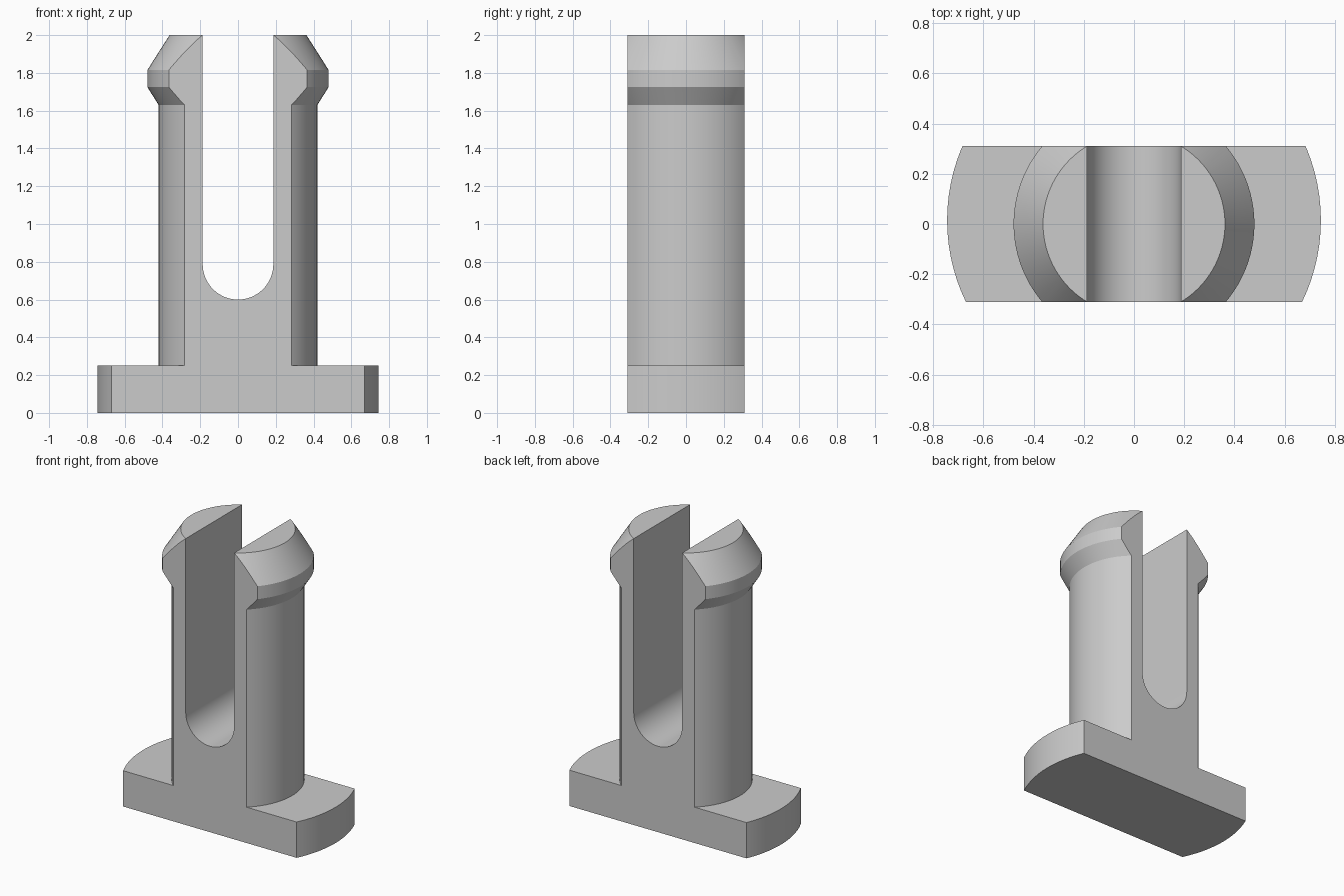
import bpy, bmesh
from math import radians, pi, cos, sin
from mathutils import Matrix, Vector

if "Cube" in bpy.data.objects:
    bpy.data.objects.remove(bpy.data.objects["Cube"], do_unlink=True)

HALF_DEPTH = 0.31
SLOT = 0.187
SLOT_CENTRE = 0.787

grey = bpy.data.materials.new("light_grey")
grey.use_nodes = True
grey.diffuse_color = (0.6, 0.6, 0.6, 1)
grey.node_tree.nodes["Principled BSDF"].inputs["Base Color"].default_value = (0.6, 0.6, 0.6, 1)


def add_object(name, bm):
    bmesh.ops.recalc_face_normals(bm, faces=bm.faces)
    mesh = bpy.data.meshes.new(name)
    bm.to_mesh(mesh)
    bm.free()
    mesh.materials.append(grey)
    obj = bpy.data.objects.new(name, mesh)
    bpy.context.collection.objects.link(obj)
    return obj


def lathe(name, profile, centre_y=0, steps=96):
    """Stack of rings (radius, height) closed with flat caps."""
    bm = bmesh.new()
    rings = [[bm.verts.new((r * cos(2 * pi * i / steps),
                            centre_y + r * sin(2 * pi * i / steps), z))
              for i in range(steps)] for r, z in profile]
    for low, high in zip(rings, rings[1:]):
        for i in range(steps):
            j = (i + 1) % steps
            bm.faces.new((low[i], low[j], high[j], high[i]))
    bm.faces.new(rings[0])
    bm.faces.new(rings[-1])
    return add_object(name, bm)


def combine(obj, tool, operation):
    """Apply a boolean and discard the tool."""
    mod = obj.modifiers.new(operation.lower(), "BOOLEAN")
    mod.operation = operation
    mod.solver = "EXACT"
    mod.object = tool
    bpy.context.view_layer.objects.active = obj
    bpy.ops.object.modifier_apply(modifier=mod.name)
    bpy.data.objects.remove(tool, do_unlink=True)


# Round post with a flared snap-in head, standing in a round foot
clip = lathe("split_post_clip", [(0.42, 0.1), (0.42, 1.63), (0.48, 1.725),
                                 (0.48, 1.815), (0.3625, 2.0)])
foot = lathe("foot", [(0.745, 0), (0.745, 0.25)], centre_y=0.015)
combine(clip, foot, "UNION")

# Flat front and back
bm = bmesh.new()
bmesh.ops.create_cube(bm, size=1, matrix=Matrix.Translation((0, 0, 1))
                      @ Matrix.Diagonal((3, 2 * HALF_DEPTH, 3, 1)))
combine(clip, add_object("depth_limit", bm), "INTERSECT")

# Round-bottomed slot between the two prongs
bm = bmesh.new()
arc = [pi + pi * i / 32 for i in range(33)]
outline = [(-SLOT, 2.5)] + [(SLOT * cos(a), SLOT_CENTRE + SLOT * sin(a)) for a in arc] + [(SLOT, 2.5)]
face = bm.faces.new([bm.verts.new((x, -1, z)) for x, z in outline])
sides = bmesh.ops.extrude_face_region(bm, geom=[face])["geom"]
bmesh.ops.translate(bm, vec=Vector((0, 2, 0)),
                    verts=[v for v in sides if isinstance(v, bmesh.types.BMVert)])
combine(clip, add_object("slot_cutter", bm), "DIFFERENCE")

# Smooth curved walls, crisp edges
bpy.ops.object.select_all(action="DESELECT")
clip.select_set(True)
bpy.context.view_layer.objects.active = clip
bpy.ops.object.shade_smooth_by_angle(angle=radians(22))
